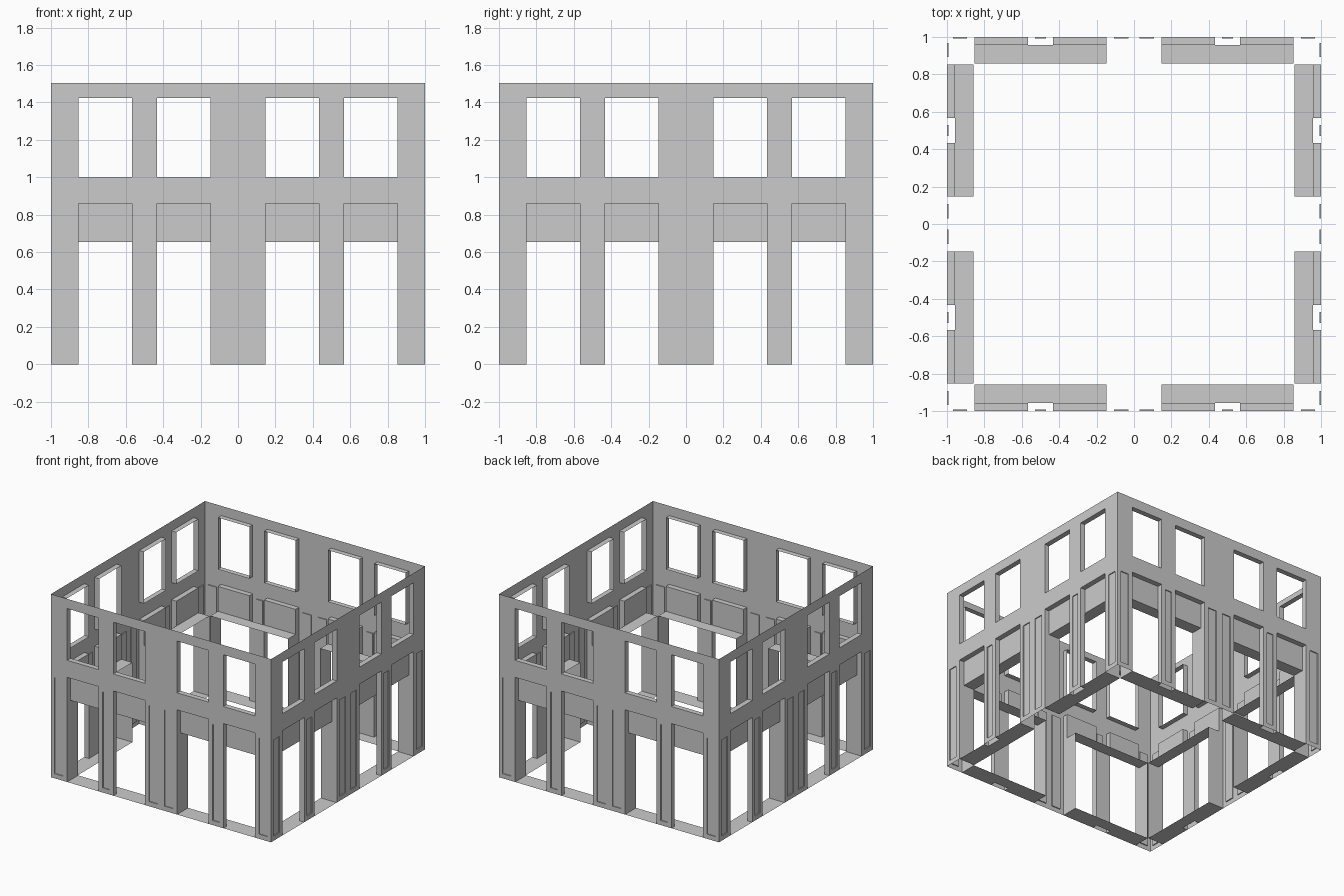
import bpy
import bmesh
import math

if "Cube" in bpy.data.objects:
    bpy.data.objects.remove(bpy.data.objects["Cube"])

grey = bpy.data.materials.new("wall grey")
grey.use_nodes = True
grey.diffuse_color = (0.6, 0.6, 0.6, 1)
grey.node_tree.nodes["Principled BSDF"].inputs["Base Color"].default_value = (0.6, 0.6, 0.6, 1)

# Main sizes of one side (front side lies on y = -1)
HEIGHT, DOOR_TOP, PASSAGE_TOP = 1.505, 0.86, 0.655
SILL, WINDOW_TOP = 1.0, 1.425
OUT, REVEAL, INNER, RECESS = -1.0, -0.957, -0.857, -0.992
NEAR, POST_IN, POST_OUT, FAR = 0.146, 0.433, 0.567, 0.853


def mirrored(spans):
    return [(-b, -a) for a, b in spans] + list(spans)


bays = mirrored([(NEAR, POST_IN), (POST_OUT, FAR)])
passages = mirrored([(NEAR, FAR)])
panel_spans = mirrored([(0.03, 0.108), (0.47, 0.53), (0.892, 0.968)])
windows = [(a, b, SILL, WINDOW_TOP) for a, b in bays]
doors = [(a, b, 0, DOOR_TOP) for a, b in bays]
panels = [(a, b, 0.038, 0.828) for a, b in panel_spans]


def quad(bm, *points):
    bm.faces.new([bm.verts.new(p) for p in points])


def plate(bm, rect, y):
    a, b, c, d = rect
    quad(bm, (a, y, c), (b, y, c), (b, y, d), (a, y, d))


def tube(bm, rect, y0, y1):
    # Four sheets lining a rectangular opening
    a, b, c, d = rect
    ring = [(a, c), (b, c), (b, d), (a, d)]
    for (xa, za), (xb, zb) in zip(ring, ring[1:] + ring[:1]):
        quad(bm, (xa, y0, za), (xb, y0, zb), (xb, y1, zb), (xa, y1, za))


def add_part(name, build):
    # One mesh, repeated around the four sides
    bm = bmesh.new()
    build(bm)
    bmesh.ops.remove_doubles(bm, verts=bm.verts, dist=0.0001)
    mesh = bpy.data.meshes.new(name)
    bm.to_mesh(mesh)
    bm.free()
    mesh.materials.append(grey)
    for turn, side in enumerate(("front", "left", "back", "right")):
        obj = bpy.data.objects.new(side + "_" + name, mesh)
        obj.rotation_euler.z = turn * math.pi / 2
        bpy.context.collection.objects.link(obj)


def wall_sheet(bm):
    # Thin sheet with every opening left out
    holes = windows + doors + panels
    xs = sorted({-1.0, 1.0} | {x for h in holes for x in h[:2]})
    zs = sorted({0, HEIGHT} | {z for h in holes for z in h[2:]})
    for a, b in zip(xs, xs[1:]):
        for c, d in zip(zs, zs[1:]):
            x, z = (a + b) / 2, (c + d) / 2
            if not any(h[0] < x < h[1] and h[2] < z < h[3] for h in holes):
                plate(bm, (a, b, c, d), OUT)


def pillar_panels(bm):
    for rect in panels:
        tube(bm, rect, OUT, RECESS)
        plate(bm, rect, RECESS)


def window_reveals(bm):
    for rect in windows:
        tube(bm, rect, OUT, REVEAL)


def door_reveals(bm):
    # Lined doorway with a set-back header across its top
    for rect in doors:
        tube(bm, rect, OUT, REVEAL)
        plate(bm, (rect[0], rect[1], PASSAGE_TOP, DOOR_TOP), REVEAL)


def inner_passages(bm):
    # Wide lined passage behind each pair of doors, with the post backed
    for a, b in passages:
        tube(bm, (a, b, 0, PASSAGE_TOP), REVEAL, INNER)
    for a, b in mirrored([(POST_IN, POST_OUT)]):
        plate(bm, (a, b, 0, PASSAGE_TOP), REVEAL)


add_part("wall", wall_sheet)
add_part("pillar_panels", pillar_panels)
add_part("window_reveals", window_reveals)
add_part("door_reveals", door_reveals)
add_part("inner_passages", inner_passages)
